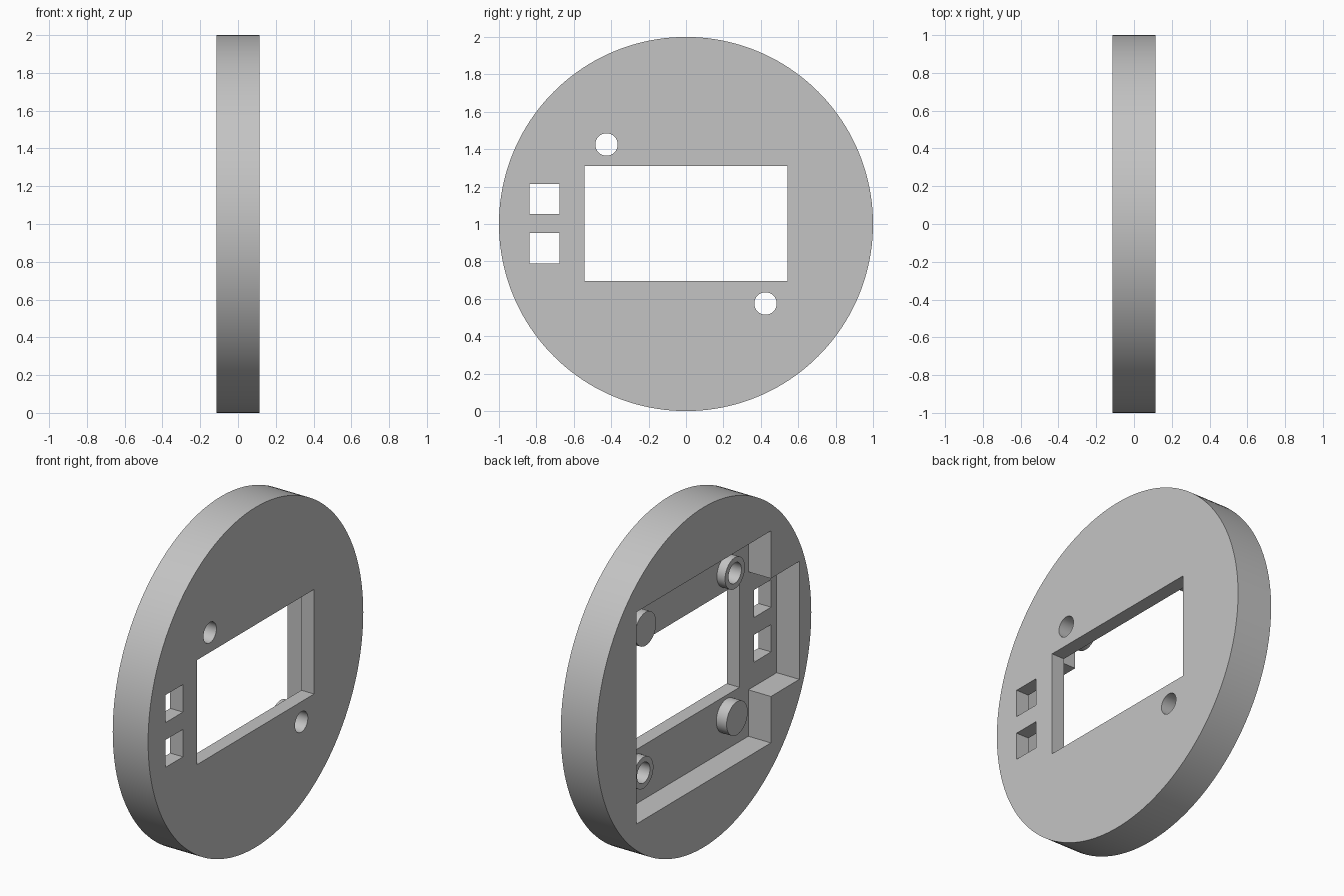
import bpy
import math

if "Cube" in bpy.data.objects:
    bpy.data.objects.remove(bpy.data.objects["Cube"], do_unlink=True)

HALF = 0.115            # half the plate thickness
FLOOR = 0.032           # x of the recess floor
MID = 1.0               # height of the plate centre
BOSS = 0.425            # boss offset from the centre in y and z

grey = bpy.data.materials.new("plain grey")
grey.use_nodes = True
grey.diffuse_color = (0.55, 0.55, 0.55, 1)
grey.node_tree.nodes["Principled BSDF"].inputs["Base Color"].default_value = (0.55, 0.55, 0.55, 1)


def disc(name, radius, x0, x1, y=0, z=0, sides=48):
    """Cylinder along x from x0 to x1."""
    bpy.ops.mesh.primitive_cylinder_add(
        vertices=sides, radius=radius, depth=x1 - x0,
        location=((x0 + x1) / 2, y, MID + z), rotation=(0, math.pi / 2, 0))
    ob = bpy.context.object
    ob.name = name
    ob.data.materials.append(grey)
    return ob


def block(name, x0, x1, y0, y1, z0, z1):
    bpy.ops.mesh.primitive_cube_add(
        size=1, location=((x0 + x1) / 2, (y0 + y1) / 2, MID + (z0 + z1) / 2))
    ob = bpy.context.object
    ob.name = name
    ob.scale = (x1 - x0, y1 - y0, z1 - z0)
    ob.hide_render = True
    ob.data.materials.append(grey)
    return ob


def cut(target, cutter):
    mod = target.modifiers.new("cut", "BOOLEAN")
    mod.operation = "DIFFERENCE"
    mod.solver = "EXACT"
    mod.object = cutter
    bpy.context.view_layer.objects.active = target
    bpy.ops.object.modifier_apply(modifier=mod.name)


def smooth(ob):
    bpy.ops.object.select_all(action="DESELECT")
    ob.select_set(True)
    bpy.context.view_layer.objects.active = ob
    bpy.ops.object.shade_smooth_by_angle(angle=math.radians(30))


# Round plate
plate = disc("round_plate", 1, -HALF, HALF, sides=160)

# Recesses in the inner face, then the screen window and two square ports
cutters = [
    block("main_recess_cutter", -0.3, FLOOR, -0.625, 0.625, -0.625, 0.622),
    block("side_recess_cutter", -0.3, FLOOR, -0.889, -0.5, -0.352, 0.342),
    block("window_cutter", -0.3, 0.3, -0.543, 0.543, -0.306, 0.309),
    block("upper_port_cutter", -0.3, 0.3, -0.837, -0.676, 0.053, 0.215),
    block("lower_port_cutter", -0.3, 0.3, -0.837, -0.676, -0.21, -0.049),
]
for cutter in cutters:
    cut(plate, cutter)

# Two hollow screw bosses and two solid pegs on diagonal corners
for side, label in ((1, "back"), (-1, "front")):
    boss = disc(label + "_screw_boss", 0.092, FLOOR - 0.053, FLOOR, side * BOSS, -side * BOSS)
    hole = disc(label + "_hole_cutter", 0.06, -0.3, 0.3, side * BOSS, -side * BOSS)
    hole.hide_render = True
    cut(plate, hole)
    cut(boss, hole)
    cutters.append(hole)
    smooth(boss)
    peg = disc(label + "_solid_peg", 0.098, FLOOR - 0.067, FLOOR, side * BOSS, side * BOSS)
    smooth(peg)

smooth(plate)
for cutter in cutters:
    bpy.data.objects.remove(cutter, do_unlink=True)
